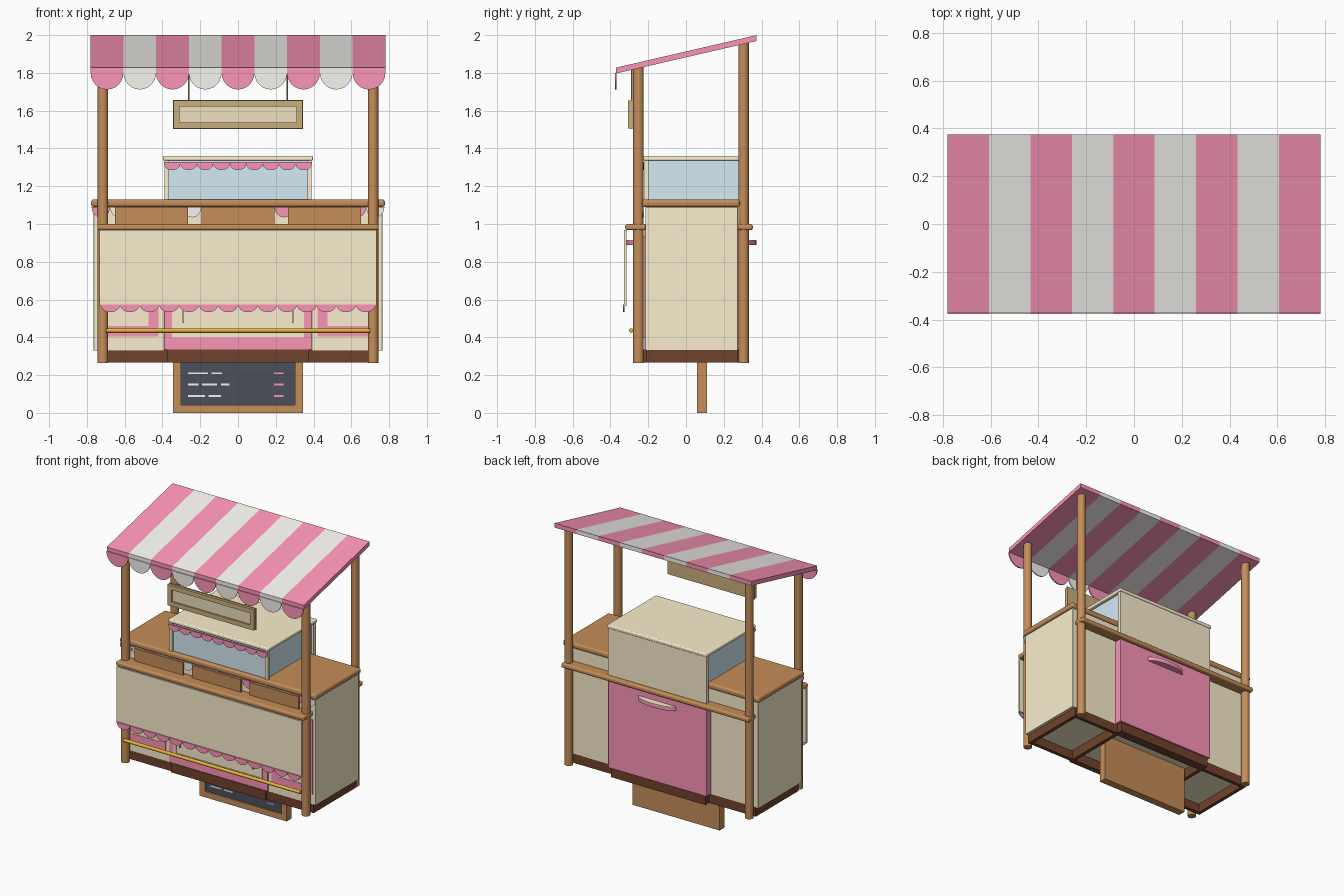
import bpy, bmesh, math
from mathutils import Vector

if "Cube" in bpy.data.objects:
    bpy.data.objects.remove(bpy.data.objects["Cube"])

COL = dict(pink=(.97, .30, .48), white=(.93, .91, .86), cream=(.96, .86, .61), wood=(.56, .27, .10),
           dark=(.16, .055, .025), glass=(.66, .83, .90), brass=(.80, .45, .04), slate=(.07, .08, .10),
           sand=(.86, .75, .53), frame=(.60, .43, .20))
MAT = {}
for k, c in COL.items():
    MAT[k] = bpy.data.materials.new(k)
    MAT[k].diffuse_color = (*c, 1)


def finish(name, bm, mat, bevel=0):
    bmesh.ops.recalc_face_normals(bm, faces=bm.faces)
    me = bpy.data.meshes.new(name)
    bm.to_mesh(me)
    bm.free()
    ob = bpy.data.objects.new(name, me)
    bpy.context.collection.objects.link(ob)
    me.materials.append(MAT[mat])
    if bevel:
        m = ob.modifiers.new("bevel", 'BEVEL')
        m.width, m.segments = bevel, 3
    return ob


def box(name, x, y, z, mat, bevel=0):
    bm = bmesh.new()
    bmesh.ops.create_cube(bm, size=1)
    for v in bm.verts:
        v.co = [(r[0] + r[1]) / 2 + c * (r[1] - r[0]) for r, c in zip((x, y, z), v.co)]
    return finish(name, bm, mat, bevel)


def prism(name, pts, offset, mat):
    # closed outline swept along an offset vector
    bm = bmesh.new()
    f = bm.faces.new([bm.verts.new(p) for p in pts])
    r = bmesh.ops.extrude_face_region(bm, geom=[f])
    bmesh.ops.translate(bm, vec=Vector(offset), verts=[v for v in r['geom'] if isinstance(v, bmesh.types.BMVert)])
    return finish(name, bm, mat)


def rod(name, a, b, r, mat, seg=24):
    a, b = Vector(a), Vector(b)
    d = b - a
    bm = bmesh.new()
    bmesh.ops.create_cone(bm, cap_ends=True, segments=seg, radius1=r, radius2=r, depth=d.length)
    ob = finish(name, bm, mat)
    ob.location = (a + b) / 2
    ob.rotation_euler = d.to_track_quat('Z', 'Y').to_euler()
    for p in ob.data.polygons:
        p.use_smooth = len(p.vertices) == 4
    return ob


def fringe(name, half, n, y, ztop, zlow, mats, strip=0):
    # row of half-round flaps hanging along x
    w = 2 * half / n
    for i in range(n):
        cx = -half + w * (i + .5)
        pts = [(cx + w / 2 * math.cos(math.pi * k / 12), y, ztop - strip - (ztop - strip - zlow) * math.sin(math.pi * k / 12))
               for k in range(13)]
        if strip:
            pts += [(cx - w / 2, y, ztop), (cx + w / 2, y, ztop)]
        prism(f"{name}_{i}", pts, (0, .008, 0), mats[i % len(mats)])


def frame(name, x, y, z, t, mat, bevel=0):
    # rectangular frame facing the front
    box(name + "_left", (x[0], x[0] + t), y, z, mat, bevel)
    box(name + "_right", (x[1] - t, x[1]), y, z, mat, bevel)
    box(name + "_bottom", (x[0] + t, x[1] - t), y, (z[0], z[0] + t), mat, bevel)
    box(name + "_top", (x[0] + t, x[1] - t), y, (z[1] - t, z[1]), mat, bevel)


# striped sloping canopy with scalloped valance
w = 1.56 / 9
for i in range(9):
    x = -.78 + i * w
    prism(f"canopy_stripe_{i}", [(x, -.37, 1.797), (x, -.37, 1.828), (x, .374, 2.0), (x, .374, 1.969)],
          (w, 0, 0), ("pink", "white")[i % 2])
fringe("valance", .78, 9, -.376, 1.80, 1.712, ("pink", "white"))

# posts
for s, side in ((-1, "left"), (1, "right")):
    rod("front_post_" + side, (s * .715, -.252, .265), (s * .715, -.252, 1.83), .028, "wood")
    rod("back_post_" + side, (s * .715, .305, .265), (s * .715, .305, 1.965), .028, "wood")

# plinth frame, open underneath
box("plinth_front", (-.745, .745), (-.21, -.185), (.268, .335), "dark")
box("plinth_front_centre", (-.375, .375), (-.225, -.20), (.268, .335), "dark")
box("plinth_back", (-.745, .745), (.25, .275), (.268, .335), "dark")
box("plinth_back_centre", (-.375, .375), (.27, .315), (.268, .335), "dark")
for s in (-1, 1):
    for a, b in ((.72, .745), (.355, .38)):
        box("plinth_side", sorted((s * a, s * b)), (-.19, .26), (.268, .335), "dark")

# cabinets
for s, side in ((-1, "left"), (1, "right")):
    box("cabinet_" + side, sorted((s * .39, s * .765)), (-.215, .275), (.33, 1.09), "cream", .003)
    box("cabinet_inset_" + side, sorted((s * .46, s * .70)), (-.218, -.21), (.46, .90), "cream")
    frame("cabinet_trim_" + side, sorted((s * .42, s * .745)), (-.221, -.21), (.405, .94), .055, "pink")
box("centre_cabinet", (-.39, .39), (-.205, .275), (.335, 1.09), "cream")
box("centre_door_front", (-.39, .39), (-.221, -.20), (.335, .97), "pink")
box("centre_door_back", (-.39, .39), (.27, .325), (.335, .985), "pink", .003)
box("centre_door_inset", (-.335, .335), (-.224, -.215), (.405, .92), "cream")
frame("centre_door_trim", (-.35, .35), (-.228, -.215), (.40, .935), .018, "cream")

# half-round shelves front and back
for name, y, d in (("front", -.22, -.095), ("back", .32, .052)):
    pts = [(.15 * math.cos(math.pi * k / 16), y + d * math.sin(math.pi * k / 16)) for k in range(17)]
    prism(f"half_round_shelf_{name}", [(px, py, .888) for px, py in pts], (0, 0, .022), "pink")
    prism(f"half_round_top_{name}", [(px, py, .91) for px, py in pts], (0, 0, .006), "cream")

# worktop and ledges
box("worktop", (-.778, .778), (-.232, .285), (1.09, 1.13), "wood", .014)
box("front_ledge", (-.745, .745), (-.322, -.21), (.967, 1.0), "wood", .012)
box("back_ledge", (-.745, .745), (.27, .354), (.967, 1.0), "wood", .012)
fringe("worktop_fringe", .775, 16, -.231, 1.09, 1.035, ("pink", "white"))
for i, x in enumerate((-.457, 0, .457)):
    box(f"hinged_board_{i}", (x - .193, x + .193), (-.245, -.233), (1.0, 1.09), "wood")

# hanging front panel with fringe
box("front_panel", (-.732, .732), (-.327, -.315), (.565, .967), "cream")
fringe("panel_fringe", .728, 14, -.334, .575, .533, ("pink",))
for s in (-1, 1):
    box("panel_stay", (s * .29 - .003, s * .29 + .003), (-.25, -.235), (.475, .58), "sand")

# foot rail
rod("foot_rail", (-.70, -.29, .436), (.70, -.29, .436), .012, "brass", 16)

# display case
box("case_glass", (-.372, .372), (-.205, .31), (1.12, 1.335), "glass")
box("case_back", (-.39, .39), (.30, .325), (.985, 1.336), "cream")
for s in (-1, 1):
    box("case_post", sorted((s * .368, s * .39)), (-.22, -.198), (1.13, 1.336), "cream")
box("case_lid", (-.397, .397), (-.225, .332), (1.335, 1.36), "cream", .008)
fringe("case_fringe", .392, 9, -.23, 1.328, 1.285, ("pink",), .008)

# hanging sign
box("sign_back", (-.345, .345), (-.29, -.282), (1.502, 1.657), "frame")
box("sign_panel", (-.32, .32), (-.296, -.288), (1.515, 1.645), "sand")
frame("sign_frame", (-.342, .342), (-.308, -.288), (1.505, 1.654), .032, "frame")
for s in (-1, 1):
    rod("sign_cord", (s * .26, -.288, 1.65), (s * .26, -.288, 1.83), .004, "frame", 8)

# menu board underneath
box("menu_back", (-.345, .345), (.075, .112), (0, .335), "wood")
frame("menu_frame", (-.345, .345), (.058, .09), (0, .335), .042, "wood")
box("menu_slate", (-.31, .31), (.068, .08), (.03, .31), "slate")
for z, bars in ((.21, ((-.265, -.16), (-.14, -.085))), (.15, ((-.265, -.21), (-.19, -.11), (-.09, -.045))),
                (.09, ((-.265, -.175), (-.155, -.09)))):
    for b in bars:
        box("chalk_mark", b, (.065, .07), (z - .005, z + .005), "white")
    box("chalk_price_mark", (.19, .24), (.065, .07), (z - .005, z + .005), "pink")

for m in bpy.data.materials:
    if m.users and not m.is_grease_pencil:
        m.use_nodes = True
        m.node_tree.nodes["Principled BSDF"].inputs["Base Color"].default_value = m.diffuse_color
